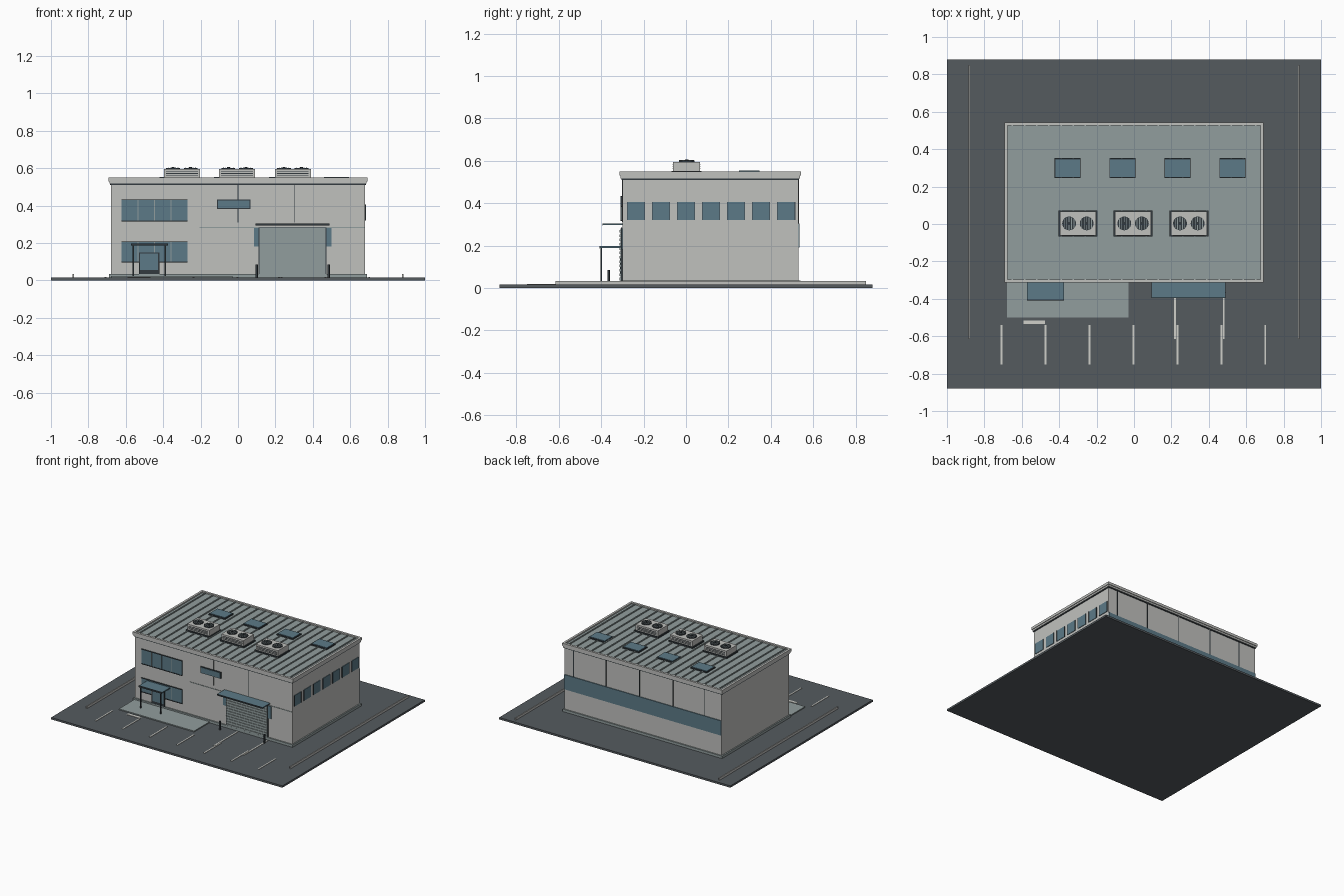
import bpy, bmesh, math
from mathutils import Matrix, Vector

cube = bpy.data.objects.get("Cube")
if cube:
    bpy.data.objects.remove(cube, do_unlink=True)


def material(name, rgb):
    m = bpy.data.materials.new(name)
    m.use_nodes = True
    lin = [(c / 255 / 12.92 if c < 10 else ((c / 255 + 0.055) / 1.055) ** 2.4) for c in rgb]
    m.diffuse_color = (*lin, 1)
    m.node_tree.nodes["Principled BSDF"].inputs["Base Color"].default_value = (*lin, 1)
    return m


ASPHALT = material("asphalt grey", (85, 91, 95))
WALL = material("wall light grey", (192, 193, 190))
ROOF = material("roof grey green", (145, 157, 157))
BLUE = material("glass blue", (92, 122, 135))
DARK = material("dark trim", (50, 58, 63))
PAINT = material("paint white", (208, 208, 202))


def finish(name, bm, mat):
    me = bpy.data.meshes.new(name)
    bm.to_mesh(me)
    bm.free()
    me.materials.append(mat)
    ob = bpy.data.objects.new(name, me)
    bpy.context.collection.objects.link(ob)
    return ob


def boxes(name, mat, bounds):
    """One object from boxes given as (x0, x1, y0, y1, z0, z1)."""
    bm = bmesh.new()
    for x0, x1, y0, y1, z0, z1 in bounds:
        mid = Vector((x0 + x1, y0 + y1, z0 + z1)) / 2
        size = Matrix.Diagonal((x1 - x0, y1 - y0, z1 - z0, 1))
        bmesh.ops.create_cube(bm, size=1, matrix=Matrix.Translation(mid) @ size)
    return finish(name, bm, mat)


def cylinders(name, mat, spots, r, z0, z1, sides=16):
    bm = bmesh.new()
    for x, y in spots:
        bmesh.ops.create_cone(bm, cap_ends=True, segments=sides, radius1=r, radius2=r,
                              depth=z1 - z0, matrix=Matrix.Translation((x, y, (z0 + z1) / 2)))
    return finish(name, bm, mat)


G = 0.015                    # top of the paved lot
X, YF, YB = 0.68, -0.30, 0.53  # wall faces

# Lot, kerbs and painted lines
boxes("paved_lot", ASPHALT, [(-1, 1, -0.88, 0.88, 0, G)])
boxes("side_kerbs", WALL, [(s - 0.004, s + 0.004, -0.615, 0.85, G, 0.033) for s in (-0.88, 0.88)])
boxes("parking_lines", PAINT, [(x - 0.005, x + 0.005, -0.75, -0.54, G, G + 0.003)
                               for x in [-0.708 + 0.235 * i for i in range(7)]])
boxes("loading_lines", PAINT, [(x - 0.005, x + 0.005, -0.615, -0.32, G, G + 0.003)
                               for x in (0.22, 0.48)])
boxes("painted_mark", PAINT, [(-0.59, -0.475, -0.535, -0.515, G, G + 0.003)])
boxes("entrance_walkway", ROOF, [(-X, -0.03, -0.5, YF, G, 0.023)])

# Main volume
boxes("plinth", ROOF, [(-0.69, 0.69, YF - 0.01, YB + 0.01, G, 0.034)])
boxes("main_walls", WALL, [(-X, X, YF, YB, G, 0.52)])
boxes("roof_shadow_band", DARK, [(-0.684, 0.684, YF - 0.004, YB + 0.004, 0.51, 0.52)])
boxes("roof_deck", ROOF, [(-X, X, YF, YB, 0.515, 0.54)])
boxes("roof_seams", ROOF, [(x - 0.004, x + 0.004, YF, YB, 0.54, 0.547)
                           for x in [-0.65 + 0.065 * i for i in range(21)]])
for name, o, z0, z1 in (("fascia_lower", 0.008, 0.517, 0.53), ("fascia_cap", 0.013, 0.53, 0.55)):
    x, f, b = X + o, YF - o, YB + o
    boxes(name, WALL, [(-x, x, f, f + 0.017, z0, z1), (-x, x, b - 0.017, b, z0, z1),
                       (-x, -x + 0.017, f, b, z0, z1), (x - 0.017, x, f, b, z0, z1)])

# Front windows with mullions and sills
front = YF - 0.005
panes, bars, sills = [], [], []
for z0, z1 in ((0.32, 0.43), (0.10, 0.205)):
    panes.append((-0.622, -0.27, front, YF, z0, z1))
    bars += [(x - 0.002, x + 0.002, front - 0.003, YF, z0, z1)
             for x in [-0.622 + 0.088 * i for i in range(1, 4)]]
    sills.append((-0.622, -0.27, front - 0.004, YF, z0 - 0.004, z0))
    sills.append((-0.622, -0.27, front - 0.004, YF, z1, z1 + 0.003))
boxes("front_windows", BLUE, panes)
boxes("front_mullions", ROOF, bars)
boxes("front_sills", DARK, sills)

# Windows on the left side wall
ys = [-0.236 + 0.118 * i for i in range(7)]
boxes("side_windows", BLUE, [(X, X + 0.004, y - 0.042, y + 0.042, 0.32, 0.405) for y in ys])
boxes("side_window_edges", DARK, [(X, X + 0.005, y + s - 0.0015, y + s + 0.0015, 0.32, 0.405)
                                  for y in ys for s in (-0.042, 0.042)])

# Wall panel joints and the back band
boxes("front_joint_rail", ROOF, [(-0.205, X, YF - 0.003, YF, 0.281, 0.286)])
boxes("front_panel_joints", DARK, [(x - 0.0015, x + 0.0015, YF - 0.002, YF, 0.31, 0.51)
                                   for x in (0.0, 0.3)])
boxes("back_band", BLUE, [(-X, X, YB, YB + 0.006, 0.19, 0.305)])
boxes("back_panel_joints", DARK, [(x - 0.0025, x + 0.0025, YB, YB + 0.003, 0.305, 0.51)
                                  for x in (0.6, 0.32, 0.03, -0.26, -0.53)])

# Blank sign panel
boxes("sign_frame", DARK, [(-0.112, 0.066, YF - 0.006, YF, 0.382, 0.433)])
boxes("sign_panel", BLUE, [(-0.108, 0.062, YF - 0.009, YF, 0.386, 0.428)])

# Entrance: door, canopy and posts
boxes("entrance_frame", DARK, [(-0.53, -0.42, YF - 0.009, YF, 0.034, 0.15)])
boxes("entrance_door", BLUE, [(-0.523, -0.427, YF - 0.012, YF, 0.055, 0.144)])
boxes("entrance_canopy", BLUE, [(-0.573, -0.373, -0.405, YF, 0.188, 0.197)])
boxes("entrance_canopy_edge", DARK, [(-0.573, -0.373, -0.408, -0.405, 0.186, 0.198)])
boxes("entrance_posts", DARK, [(x - 0.004, x + 0.004, -0.404, -0.396, 0.02, 0.188)
                               for x in (-0.56, -0.388)])

# Loading bay: side lights, slatted shutter, canopy and bollards
boxes("bay_side_lights", BLUE, [(0.085, 0.5, YF - 0.004, YF, 0.182, 0.28)])
boxes("bay_frame", DARK, [(0.11, 0.474, YF - 0.006, YF, 0.034, 0.284)])
boxes("bay_shutter", ROOF, [(0.116, 0.468, YF - 0.009, YF, 0.034, 0.28)])
boxes("shutter_slats", ROOF, [(0.116, 0.468, YF - 0.013, YF, z, z + 0.012)
                              for z in [0.036 + 0.0205 * i for i in range(12)]])
boxes("bay_canopy", BLUE, [(0.093, 0.488, -0.392, YF, 0.296, 0.304)])
boxes("bay_canopy_edge", DARK, [(0.093, 0.488, -0.395, -0.392, 0.294, 0.305)])
cylinders("bollards", DARK, [(0.1, -0.365), (0.485, -0.365)], 0.006, G, 0.085, 12)

# Roof lights
lights = [-0.355 + 0.294 * i for i in range(4)]
boxes("skylight_frames", DARK, [(x - 0.07, x + 0.07, 0.245, 0.352, 0.535, 0.549) for x in lights])
boxes("skylights", BLUE, [(x - 0.066, x + 0.066, 0.251, 0.346, 0.535, 0.553) for x in lights])

# Rooftop cooling units: body, louvres and paired fans with guards
units = (-0.3, -0.005, 0.293)
boxes("unit_bases", DARK, [(x - 0.104, x + 0.104, -0.068, 0.073, 0.535, 0.551) for x in units])
boxes("unit_bodies", WALL, [(x - 0.096, x + 0.096, -0.061, 0.066, 0.54, 0.595) for x in units])
boxes("unit_louvres", DARK, [(x - 0.085, x + 0.085, -0.063, 0.068, z, z + 0.003)
                             for x in units for z in (0.56, 0.57, 0.58)])
fans = [(x + s, 0.003) for x in units for s in (-0.047, 0.047)]
cylinders("fan_discs", DARK, fans, 0.037, 0.59, 0.6, 24)
guards = []
for x, y in fans:
    for i in range(-2, 3):
        dx = i * 0.013
        h = math.sqrt(0.035 ** 2 - dx ** 2)
        guards.append((x + dx - 0.002, x + dx + 0.002, y - h, y + h, 0.6, 0.603))
boxes("fan_guards", ROOF, guards)
cylinders("fan_hubs", DARK, fans, 0.008, 0.6, 0.605, 12)
